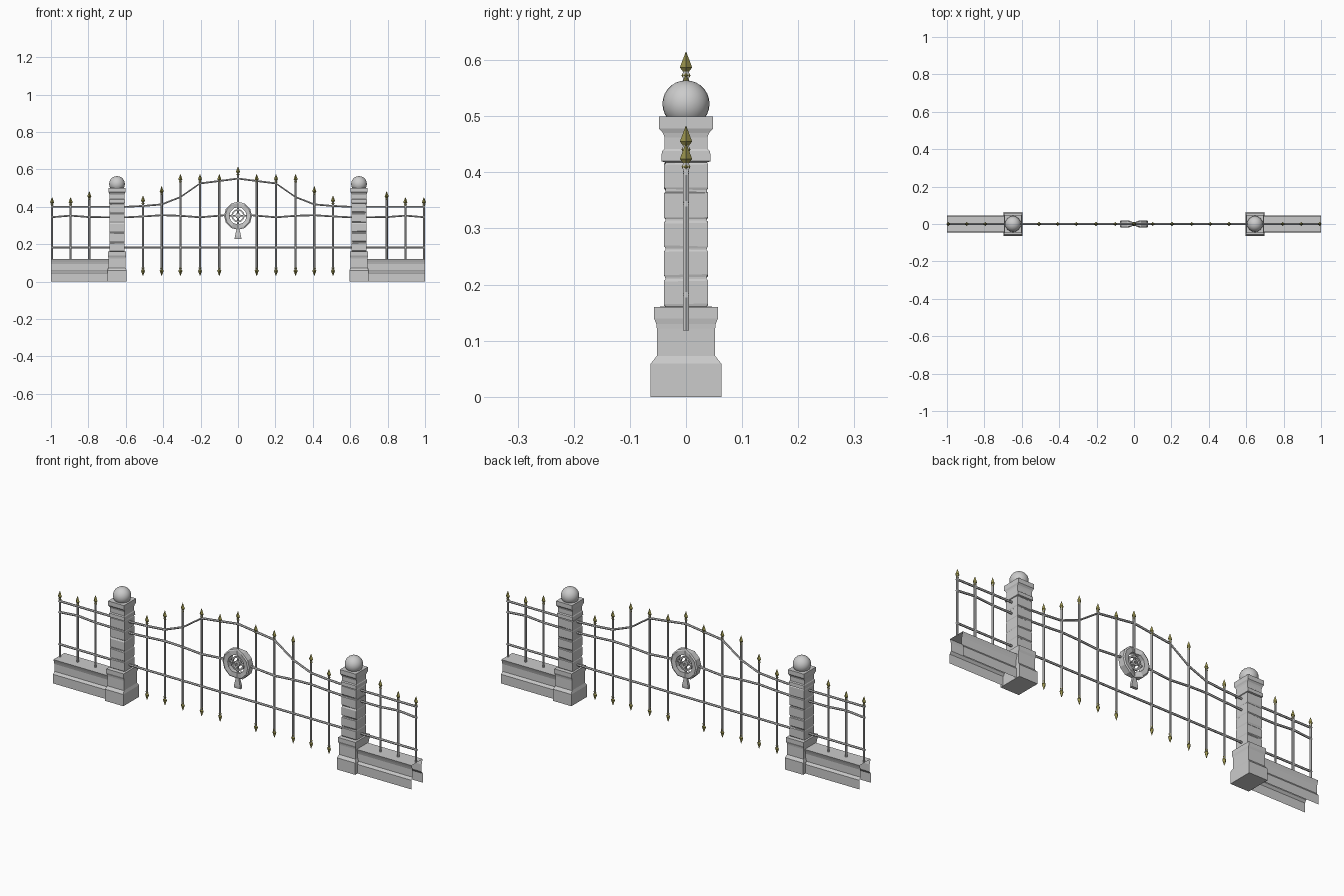
import bpy, bmesh, random
from math import sin, cos, pi

if "Cube" in bpy.data.objects:
    bpy.data.objects.remove(bpy.data.objects["Cube"])

random.seed(4)
gold = bpy.data.materials.new("dull_gold")
gold.diffuse_color = (0.33, 0.30, 0.08, 1)
gold.use_nodes = True
gold.node_tree.nodes["Principled BSDF"].inputs["Base Color"].default_value = gold.diffuse_color


def skin(name, rings, ring_closed=True, caps=True, loop=False, mat=None):
    """Bridge a list of equal point rings into one surface."""
    bm = bmesh.new()
    vs = [[bm.verts.new(p) for p in r] for r in rings]
    n = len(vs[0])
    pairs = list(zip(vs, vs[1:])) + ([(vs[-1], vs[0])] if loop else [])
    for a, b in pairs:
        for i in range(n if ring_closed else n - 1):
            j = (i + 1) % n
            bm.faces.new((a[i], a[j], b[j], b[i]))
    if caps:
        bm.faces.new(vs[0][::-1])
        bm.faces.new(vs[-1])
    bmesh.ops.recalc_face_normals(bm, faces=bm.faces[:])
    me = bpy.data.meshes.new(name)
    bm.to_mesh(me)
    bm.free()
    ob = bpy.data.objects.new(name, me)
    bpy.context.collection.objects.link(ob)
    if mat:
        me.materials.append(mat)
    return ob


def lathe(name, x, profile, n, mat=None, turn=0.0):
    return skin(name, [[(x + r * cos(turn + 2 * pi * i / n), r * sin(turn + 2 * pi * i / n), z)
                        for i in range(n)] for r, z in profile], mat=mat)


def rail(name, pts, r=0.0055):
    return skin(name, [[(x, r * cos(2 * pi * i / 6), z + r * sin(2 * pi * i / 6))
                        for i in range(6)] for x, z in pts])


def spear(x, tip, d=1):
    prof = [(0.006, 0.046), (0.008, 0.042), (0.005, 0.036), (0.011, 0.028), (0.0004, 0)]
    lathe("spear_head", x, [(r, tip - d * h) for r, h in prof], 4, gold)


def post(x, lo, hi):
    lathe("railing_post", x, [(0.0058, lo), (0.0058, hi)], 6)


def block(name, cx, profile, jitter=0.0):
    rings = []
    for hy, z in profile:
        hx = 0.041 + (hy - 0.040) * 0.45
        rings.append([(cx + sx * hx, sy * hy, z + random.uniform(-jitter, jitter))
                      for sx, sy in ((-1, -1), (1, -1), (1, 1), (-1, 1))])
    return skin(name, rings)


for s in (-1, 1):
    cx = 0.647 * s
    # stepped pillar base
    block("pillar_base", cx, [(0.063, 0), (0.063, 0.059), (0.052, 0.073), (0.052, 0.122),
                              (0.053, 0.130), (0.057, 0.140), (0.057, 0.160), (0.036, 0.161)])
    # rough stone courses
    block("pillar_core", cx, [(0.0365, 0.155), (0.0365, 0.425)])
    for k in range(5):
        z = 0.161 + k * 0.052
        block("pillar_stone", cx, [(0.0365, z), (0.0395, z + 0.004), (0.0395, z + 0.045),
                                   (0.0365, z + 0.048)], 0.0018)
    # capital and ball
    block("pillar_capital", cx, [(0.038, 0.418), (0.044, 0.420), (0.043, 0.438), (0.038, 0.442),
                                 (0.038, 0.462), (0.041, 0.470), (0.048, 0.478), (0.048, 0.500)])
    bpy.ops.mesh.primitive_uv_sphere_add(segments=24, ring_count=14, radius=0.042,
                                         location=(cx, 0, 0.522))
    bpy.context.object.name = "pillar_ball"
    bpy.ops.object.shade_smooth()
    # open-ended low wall
    half = [(0.045, 0), (0.045, 0.046), (0.036, 0.058), (0.036, 0.095), (0.039, 0.106), (0.044, 0.120)]
    prof = [(-y, z) for y, z in half] + half[::-1]
    skin("low_wall", [[(x * s, y, z) for y, z in prof] for x in (0.66, 1.0)],
         ring_closed=False, caps=False)
    # wall posts
    for x, tip in ((0.994, 0.452), (0.895, 0.452), (0.795, 0.483)):
        post(x * s, 0.118, tip - 0.035)
        spear(x * s, tip)
    # gate posts, pointed at both ends
    for x, tip in ((0.508, 0.46), (0.408, 0.51), (0.308, 0.575), (0.203, 0.575), (0.1, 0.575)):
        post(x * s, 0.065, tip - 0.035)
        spear(x * s, tip)
        spear(x * s, 0.030, -1)

# centre post above the medallion
post(0, 0.41, 0.58)
spear(0, 0.615)

# horizontal rails
rail("lower_rail", [(-1, 0.182), (1, 0.182)])
top = [(1, 0.40), (0.6, 0.40), (0.5, 0.405), (0.408, 0.413), (0.308, 0.452), (0.203, 0.525), (0.1, 0.538)]
rail("top_rail", [(-x, z) for x, z in top] + [(0, 0.551)] + top[::-1])
mid = [(1, 0.344), (0.895, 0.353), (0.795, 0.345), (0.6, 0.344), (0.5, 0.349), (0.408, 0.355),
       (0.308, 0.352), (0.203, 0.344), (0.07, 0.355)]
rail("middle_rail_left", [(-x, z) for x, z in mid])
rail("middle_rail_right", mid)


def ring(name, prof, n, zc=0.352, pinch=False):
    rings = []
    for i in range(n):
        a = 2 * pi * i / n
        rings.append([(r * sin(a), y * (0.35 + 0.65 * min(1, abs(sin(a)) / 0.5) if pinch else 1),
                       zc + r * cos(a)) for r, y in prof])
    return skin(name, rings, caps=False, loop=True)


# medallion: faceted outer ring, thin inner ring, hub and spokes
ring("medallion_ring", [(0.075, -0.016), (0.068, -0.020), (0.046, -0.017), (0.046, 0.017),
                        (0.068, 0.020), (0.075, 0.016)], 12, pinch=True)
ring("medallion_inner_ring", [(0.036, -0.006), (0.028, -0.006), (0.028, 0.006), (0.036, 0.006)], 12)
ring("medallion_hub", [(0.015, -0.008), (0.006, -0.010), (0.006, 0.010), (0.015, 0.008)], 8)
rail("medallion_spoke_flat", [(-0.05, 0.352), (0.05, 0.352)], 0.0045)
lathe("medallion_spoke_upright", 0, [(0.0045, 0.302), (0.0045, 0.402)], 6)
# flared drop under the medallion
skin("medallion_drop", [[(sx * w, sy * d, z) for sx, sy in ((-1, -1), (1, -1), (1, 1), (-1, 1))]
                        for w, d, z in ((0.018, 0.007, 0.228), (0.017, 0.008, 0.240),
                                        (0.007, 0.005, 0.284))])
